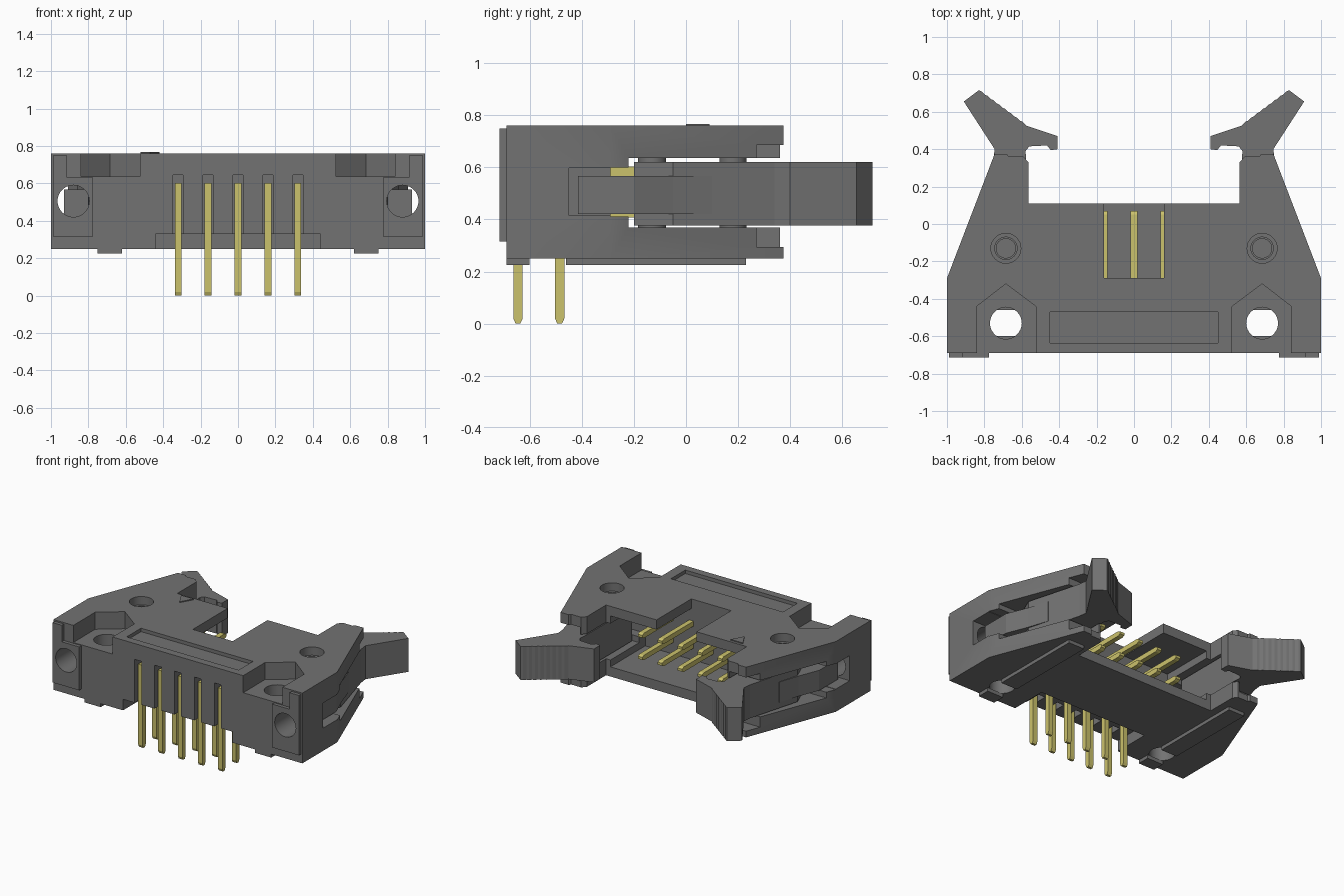
import bpy, bmesh, math

cube = bpy.data.objects.get("Cube")
if cube:
    bpy.data.objects.remove(cube, do_unlink=True)


def material(name, rgb):
    m = bpy.data.materials.new(name)
    m.use_nodes = True
    m.diffuse_color = (*rgb, 1)
    m.node_tree.nodes["Principled BSDF"].inputs["Base Color"].default_value = (*rgb, 1)
    return m


GREY = material("dark grey plastic", (0.17, 0.17, 0.17))
GOLD = material("gold metal", (0.60, 0.54, 0.15))


def prism(name, pts, axis, lo, hi, mat=GREY):
    """Extrude a 2D outline along an axis: z takes (x, y), y takes (x, z), x takes (y, z)."""
    place = {"z": lambda a, b, c: (a, b, c),
             "y": lambda a, b, c: (a, c, b),
             "x": lambda a, b, c: (c, a, b)}[axis]
    bm = bmesh.new()
    low = [bm.verts.new(place(a, b, lo)) for a, b in pts]
    high = [bm.verts.new(place(a, b, hi)) for a, b in pts]
    bm.faces.new(low)
    bm.faces.new(high)
    n = len(pts)
    for i in range(n):
        j = (i + 1) % n
        bm.faces.new((low[i], low[j], high[j], high[i]))
    bmesh.ops.recalc_face_normals(bm, faces=bm.faces)
    mesh = bpy.data.meshes.new(name)
    bm.to_mesh(mesh)
    bm.free()
    mesh.materials.append(mat)
    ob = bpy.data.objects.new(name, mesh)
    bpy.context.collection.objects.link(ob)
    return ob


def box(name, x0, x1, y0, y1, z0, z1, mat=GREY):
    return prism(name, [(x0, y0), (x1, y0), (x1, y1), (x0, y1)], "z", z0, z1, mat)


def circle(a, b, r, n=32):
    return [(a + r * math.cos(2 * math.pi * i / n), b + r * math.sin(2 * math.pi * i / n))
            for i in range(n)]


def flip(pts, s):
    return [(s * a, b) for a, b in pts]


def activate(ob):
    bpy.ops.object.select_all(action="DESELECT")
    ob.select_set(True)
    bpy.context.view_layer.objects.active = ob


def combine(ob, other, operation="DIFFERENCE"):
    activate(ob)
    mod = ob.modifiers.new("boolean", "BOOLEAN")
    mod.operation = operation
    mod.solver = "EXACT"
    mod.object = other
    bpy.ops.object.modifier_apply(modifier=mod.name)
    bpy.data.objects.remove(other, do_unlink=True)


def smooth(ob):
    activate(ob)
    bpy.ops.object.shade_smooth_by_angle(angle=math.radians(25))


# Housing with two rear arms
half = [(1, -0.69), (1, -0.29), (0.745, 0.375), (0.68, 0.375), (0.67, 0.36),
        (0.59, 0.36), (0.565, 0.33), (0.565, 0.11)]
body = prism("housing", half + flip(half[::-1], -1), "z", 0.25, 0.76)

# Plug cavity, polarising notch, label recess and pin recess underneath
combine(body, box("cutter", -0.53, 0.53, -0.29, 0.5, 0.32, 0.69))
combine(body, box("cutter", -0.16, 0.16, -0.29, 0.5, 0.6, 0.9))
combine(body, box("cutter", -0.45, 0.45, -0.635, -0.47, 0.735, 0.9))
combine(body, box("cutter", -0.44, 0.44, -0.8, -0.42, 0.1, 0.33))

PIN_X = [0.16 * i for i in range(-2, 3)]
for x in PIN_X:
    combine(body, box("cutter", x - 0.027, x + 0.027, -0.8, -0.56, 0.2, 0.645))

for s, side in ((1, "left"), (-1, "right")):
    # Latch slot, stepped narrower towards the front
    for x0, y0, z0, z1 in ((0.5, -0.22, 0.37, 0.635), (0.51, -0.29, 0.412, 0.6),
                           (0.75, -0.45, 0.415, 0.597)):
        combine(body, prism("cutter", flip([(x0, y0), (1.2, y0), (1.2, 0.6), (x0, 0.6)], s),
                            "z", z0, z1))
    # Relief at the arm tips, above and below the latch
    for z0, z1 in ((0.6, 0.685), (0.295, 0.4)):
        combine(body, prism("cutter", flip([(0.6, 0.27), (1.1, 0.27), (1.1, 0.6), (0.6, 0.6)], s),
                            "z", z0, z1))
    # Mounting hole in its five-sided recess
    combine(body, prism("cutter", flip([(0.525, -0.8), (0.84, -0.8), (0.84, -0.44),
                                        (0.685, -0.32), (0.525, -0.44)], s), "z", 0.636, 0.9))
    combine(body, prism("cutter", circle(s * 0.685, -0.53, 0.085), "z", 0.1, 0.9))
    # Latch pivot hole
    combine(body, prism("cutter", circle(s * 0.685, -0.13, 0.08), "z", 0.70, 0.9))
    combine(body, prism("cutter", circle(s * 0.685, -0.13, 0.06), "z", 0.6, 0.9))
    # Round front opening
    combine(body, prism("cutter", circle(s * 0.88, 0.505, 0.085), "y", -0.9, -0.40))

    # Raised front pad around the opening
    pad = prism(side + "_front_pad", flip([(0.775, 0.315), (0.99, 0.315), (0.99, 0.75),
                                           (0.915, 0.75), (0.915, 0.63), (0.775, 0.63)], s),
                "y", -0.715, -0.689)
    combine(pad, prism("cutter", circle(s * 0.88, 0.505, 0.085), "y", -0.9, -0.4))
    smooth(pad)

    # Standoff rails under the housing
    for part, y0, y1 in (("front", -0.69, -0.6), ("rear", -0.46, 0.23)):
        xs = sorted((s * 0.62, s * 0.75))
        box(side + "_" + part + "_rail", *xs, y0, y1, 0.225, 0.252)

    # Latch lever with a ribbed thumb grip
    ribs = []
    for i in range(8):
        t, u = i / 8, (i + 0.65) / 8
        for k, lift in ((t, 0.0), (u, 0.008)):
            ribs.append((0.83 - 0.25 * k + 0.5 * lift, 0.715 - 0.185 * k + lift))
    ribs[0] = (0.83, 0.715)
    outline = [(0.575, -0.2), (0.80, -0.2), (0.86, -0.05), (0.79, 0.2), (0.752, 0.34),
               (0.745, 0.40), (0.91, 0.655)] + ribs + [
               (0.575, 0.525), (0.41, 0.47), (0.41, 0.40), (0.445, 0.395), (0.465, 0.42),
               (0.56, 0.415), (0.58, 0.39), (0.575, 0.33)]
    lever = prism(side + "_latch", flip(outline, s), "z", 0.377, 0.62)
    tail = prism("tail", flip([(0.79, 0.1), (0.82, 0.1), (0.87, -0.05), (0.93, -0.2),
                               (0.93, -0.415), (0.8, -0.415), (0.77, -0.1)], s),
                 "z", 0.42, 0.567)
    combine(lever, tail, "UNION")

    # Pivot stub and detent bumps
    smooth(prism(side + "_pivot", circle(s * 0.685, -0.13, 0.054), "z", 0.368, 0.70))
    smooth(prism(side + "_detent", circle(s * 0.685, 0.18, 0.052), "z", 0.368, 0.637))

smooth(body)

# First-pin marker
prism("pin_one_marker", [(-0.52, 0.09), (-0.42, 0.09), (-0.47, 0.0)], "z", 0.755, 0.767)

# Two rows of right-angle pins
H = 0.018
for row, y, z in (("upper", -0.645, 0.585), ("lower", -0.485, 0.425)):
    for i, x in enumerate(PIN_X):
        profile = [(y - H, 0.02), (y - H / 2, 0), (y + H / 2, 0), (y + H, 0.02),
                   (y + H, z - H), (0.05, z - H), (0.07, z - H / 2), (0.07, z + H / 2),
                   (0.05, z + H), (y - H, z + H)]
        prism(f"{row}_pin_{i + 1}", profile, "x", x - H, x + H, GOLD)
